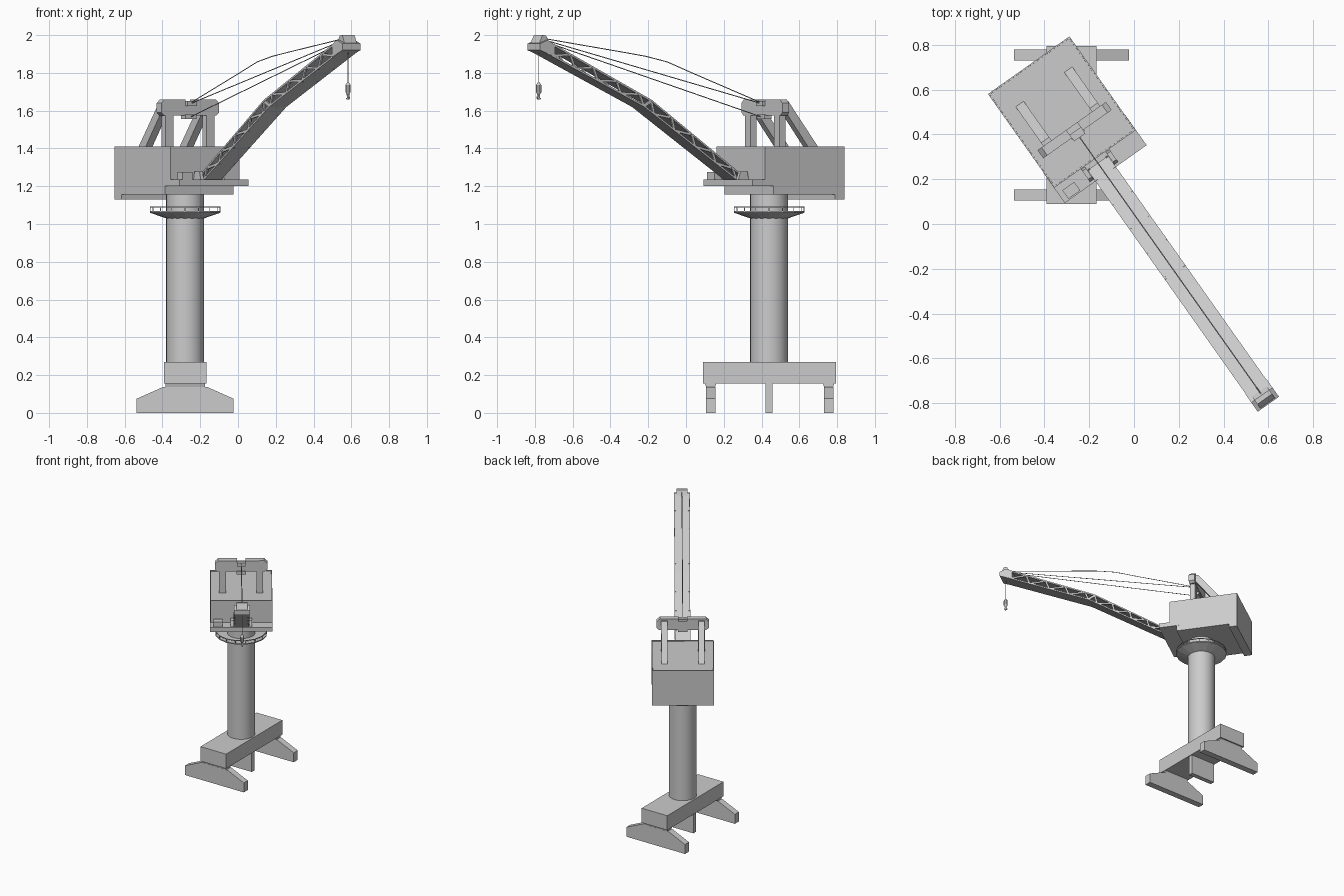
import bpy, bmesh, math
from mathutils import Matrix, Vector

if "Cube" in bpy.data.objects:
    bpy.data.objects.remove(bpy.data.objects["Cube"])

# Upper works are modelled along local +x, then turned about the column
COL = Vector((-0.28, 0.44, 0))
TURN = Matrix.Translation(COL) @ Matrix.Rotation(math.radians(-54.74), 4, 'Z')
FIXED = Matrix.Translation(COL)


def finish(name, bm, mat, smooth=False):
    bmesh.ops.recalc_face_normals(bm, faces=bm.faces)
    me = bpy.data.meshes.new(name)
    bm.to_mesh(me)
    bm.free()
    ob = bpy.data.objects.new(name, me)
    bpy.context.collection.objects.link(ob)
    ob.matrix_world = mat
    if smooth:
        for o in bpy.context.selected_objects:
            o.select_set(False)
        ob.select_set(True)
        bpy.context.view_layer.objects.active = ob
        bpy.ops.object.shade_smooth_by_angle()
    return ob


def add_prism(bm, pts, a, b, axis='y'):
    """Extrude a closed 2D profile from a to b along axis."""
    def v(p, d):
        return {'x': (d, p[0], p[1]), 'y': (p[0], d, p[1]), 'z': (p[0], p[1], d)}[axis]
    lo = [bm.verts.new(v(p, a)) for p in pts]
    hi = [bm.verts.new(v(p, b)) for p in pts]
    bm.faces.new(lo)
    bm.faces.new(hi)
    n = len(pts)
    for i in range(n):
        j = (i + 1) % n
        bm.faces.new((lo[i], lo[j], hi[j], hi[i]))


def prism(name, pts, a, b, mat=TURN, axis='y'):
    bm = bmesh.new()
    add_prism(bm, pts, a, b, axis)
    return finish(name, bm, mat)


def rect(x0, x1, z0, z1):
    return [(x0, z0), (x1, z0), (x1, z1), (x0, z1)]


def bar(p, q, w):
    """Profile of a straight bar of width w between two (x, z) points."""
    d = (Vector(q) - Vector(p)).normalized() * w / 2
    n = Vector((-d.y, d.x))
    return [Vector(p) + n, Vector(p) - n, Vector(q) - n, Vector(q) + n]


def lathe(name, profile, n, mat=FIXED, smooth=False):
    bm = bmesh.new()
    rings = [[bm.verts.new((r * math.cos(2 * math.pi * k / n),
                            r * math.sin(2 * math.pi * k / n), z))
              for k in range(n)] for r, z in profile]
    for a, b in zip(rings, rings[1:]):
        for k in range(n):
            bm.faces.new((a[k], a[(k + 1) % n], b[(k + 1) % n], b[k]))
    bm.faces.new(rings[0])
    bm.faces.new(rings[-1])
    return finish(name, bm, mat, smooth)


def cable(name, pts, r=0.0025):
    """Thin round line through (x, z) points in the boom's middle plane."""
    cu = bpy.data.curves.new(name, 'CURVE')
    cu.dimensions = '3D'
    cu.bevel_depth = r
    cu.bevel_resolution = 0
    sp = cu.splines.new('POLY')
    sp.points.add(len(pts) - 1)
    for p, (x, z) in zip(sp.points, pts):
        p.co = (x, 0, z, 1)
    ob = bpy.data.objects.new(name, cu)
    bpy.context.collection.objects.link(ob)
    ob.matrix_world = TURN


# Base: cross beam, two spreading feet with necks, middle plate
prism("base_beam", rect(-0.112, 0.112, 0.155, 0.27), -0.35, 0.355, FIXED)
foot = [(-0.257, 0), (0.257, 0), (0.257, 0.075), (0.115, 0.138),
        (-0.115, 0.138), (-0.257, 0.075)]
for name, y in (("front", -0.31), ("back", 0.315)):
    prism(name + "_foot", foot, y - 0.025, y + 0.025, FIXED)
    prism(name + "_foot_neck", [(y - 0.022, 0.13), (y + 0.022, 0.13),
                                (y + 0.03, 0.157), (y - 0.03, 0.157)],
          -0.105, 0.105, FIXED, 'x')
prism("middle_plate", rect(-0.105, 0.105, 0, 0.157), -0.018, 0.018, FIXED)

# Column and gallery
lathe("column", [(0.1, 0.265), (0.1, 1.16)], 40, smooth=True)
lathe("gallery_deck", [(0.1, 1.03), (0.115, 1.035), (0.187, 1.06), (0.187, 1.068),
                       (0.1, 1.068)], 16)
bm = bmesh.new()
for k in range(16):
    a0, a1 = (2 * math.pi * (k + d) / 16 for d in (0, 1))
    quad = [(r * math.cos(a), r * math.sin(a))
            for a, r in ((a0, 0.187), (a1, 0.187), (a1, 0.182), (a0, 0.182))]
    x, y = 0.1847 * math.cos(a0), 0.1847 * math.sin(a0)
    add_prism(bm, quad, 1.087, 1.092, 'z')
    add_prism(bm, rect(x - 0.002, x + 0.002, y - 0.002, y + 0.002), 1.066, 1.089, 'z')
finish("gallery_rail", bm, FIXED)

# Machinery house with stepped underside and slightly recessed roof
bm = bmesh.new()
add_prism(bm, [(-0.33, 1.13), (-0.27, 1.13), (-0.27, 1.155), (0.13, 1.155),
               (0.13, 1.2), (0.183, 1.2), (0.183, 1.41), (-0.33, 1.41)], -0.223, 0.223)
bmesh.ops.recalc_face_normals(bm, faces=bm.faces)
roof = [f for f in bm.faces if all(v.co.z > 1.4 for v in f.verts)]
bmesh.ops.inset_region(bm, faces=roof, thickness=0.008)
bmesh.ops.inset_region(bm, faces=roof, thickness=0.0005)
for v in roof[0].verts:
    v.co.z -= 0.006
finish("machinery_house", bm, TURN)
prism("front_platform", rect(0.1, 0.266, 1.2, 1.235), -0.224, 0.224)
prism("control_box", rect(0.213, 0.26, 1.23, 1.276), -0.2, -0.135)

# A-frame: legs, raking struts, notched head beam, sheave blocks
for side, t in (("left", 0.133), ("right", -0.133)):
    prism(side + "_frame_leg", rect(0.005, 0.045, 1.4, 1.6), t - 0.025, t + 0.025)
    prism(side + "_frame_strut", [(-0.215, 1.4), (-0.15, 1.4), (0.015, 1.61),
                                  (0.015, 1.65), (-0.015, 1.65)], t - 0.022, t + 0.022)
half = [(0.03, 1.64), (0.03, 1.66), (0.165, 1.66), (0.187, 1.64), (0.187, 1.59),
        (0.17, 1.575), (0.04, 1.575)]
head = half + [(-x, z) for x, z in reversed(half)]
prism("frame_head_beam", head, 0.003, 0.047, TURN, 'x')
prism("upper_sheave", rect(0.03, 0.065, 1.625, 1.65), -0.03, 0.03)
prism("lower_sheave", rect(0.01, 0.055, 1.555, 1.58), -0.035, 0.035)

# Boom: solid cranked top and bottom plates with lattice sides
TOP = [(0.205, 1.255), (0.80, 1.657), (1.475, 1.972)]
BOT = [(0.25, 1.232), (0.85, 1.62), (1.52, 1.92)]
TH = 0.011
W = 0.056
N = 9
prism("boom_top_plate", TOP + [(x, z - TH) for x, z in reversed(TOP)], -W, W)
prism("boom_bottom_plate", BOT + [(x, z + TH) for x, z in reversed(BOT)], -W, W)
bm = bmesh.new()
dz = Vector((0, TH / 2))
for t in (-W + 0.002, W - 0.012):
    for k in range(2):
        t0, t1, b0, b1 = (Vector(p) for p in (TOP[k], TOP[k + 1], BOT[k], BOT[k + 1]))
        for i in range(N):
            p, q = (i / N, (i + 1) / N) if i % 2 else ((i + 1) / N, i / N)
            add_prism(bm, bar(t0.lerp(t1, p) - dz, b0.lerp(b1, q) + dz, 0.013), t, t + 0.01)
        add_prism(bm, bar(t0 - dz, b0 + dz, 0.018), t, t + 0.01)
finish("boom_lattice", bm, TURN)
for side, t in (("left", 0.067), ("right", -0.067)):
    prism(side + "_boom_pivot", [(0.185, 1.23), (0.255, 1.23), (0.24, 1.277),
                                 (0.195, 1.277)], t - 0.01, t + 0.01)

# Boom head
prism("boom_head", [(1.43, 1.885), (1.525, 1.92), (1.525, 1.955), (1.475, 1.974),
                    (1.43, 1.95)], -0.058, 0.058)
prism("boom_head_sheave", [(1.45, 1.955), (1.475, 1.998), (1.497, 2.0),
                           (1.52, 1.955)], -0.04, 0.04)

# Stay cables and hoist line
cable("upper_cable", [(1.48, 1.985), (0.95, 1.91), (0.8, 1.888), (0.66, 1.858),
                      (0.5, 1.8), (0.06, 1.645)])
cable("middle_cable", [(1.48, 1.98), (0.06, 1.64)])
cable("lower_cable", [(1.47, 1.97), (0.05, 1.567)])
cable("hoist_line", [(1.494, 1.93), (1.494, 1.745)])

# Hook block and hook
HOOK = TURN @ Matrix.Translation((1.494, 0, 0))
lathe("hook_block", [(0.005, 1.75), (0.015, 1.735), (0.015, 1.7), (0.007, 1.685)], 10, HOOK)
prism("hook", [(-0.005, 1.69), (0.005, 1.69), (0.006, 1.678), (0.012, 1.67), (0.006, 1.658),
               (-0.008, 1.658), (-0.012, 1.668), (-0.004, 1.666)], -0.005, 0.005, HOOK)
